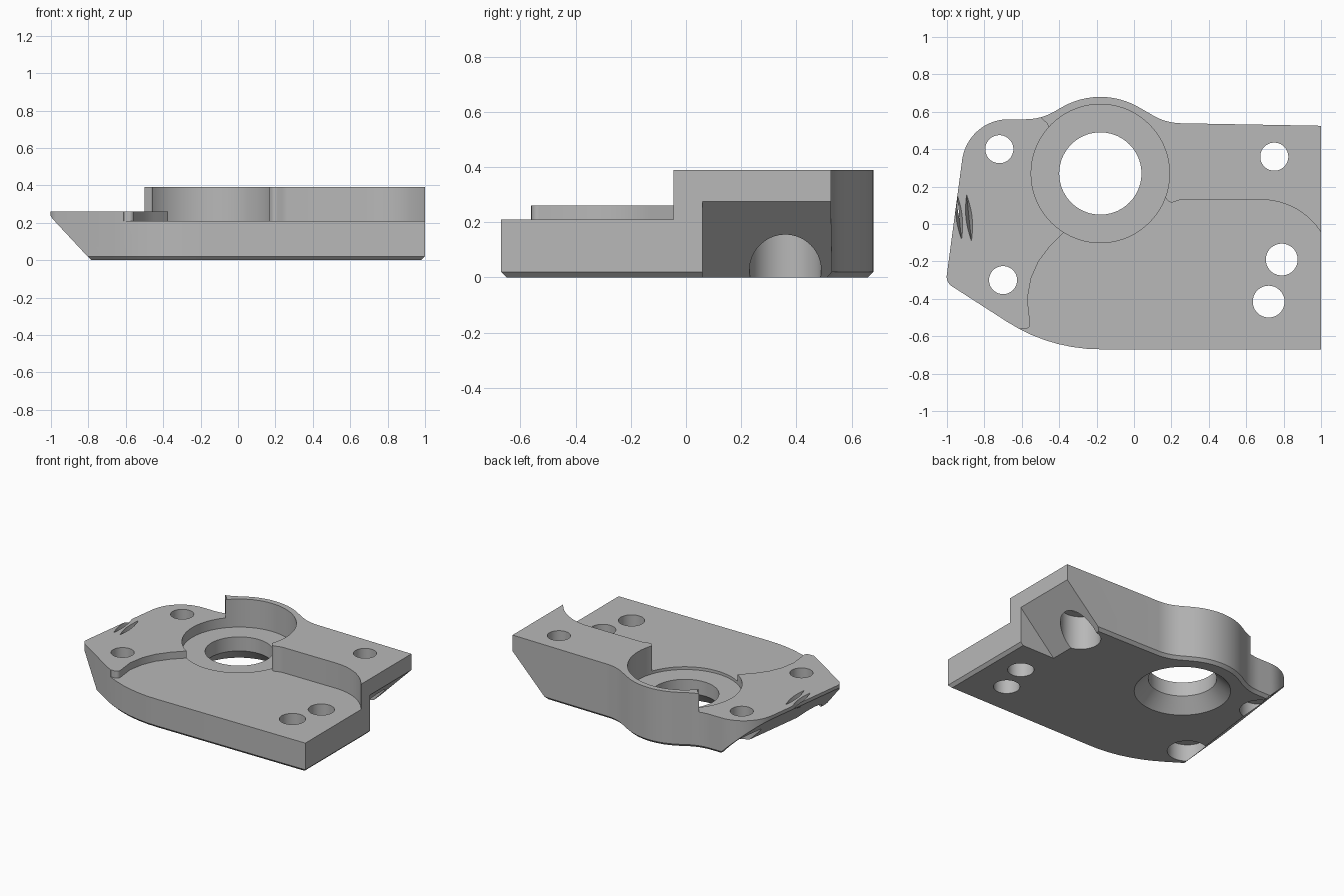
import bpy, bmesh, math
from mathutils import Vector, Matrix

cube = bpy.data.objects.get("Cube")
if cube:
    bpy.data.objects.remove(cube, do_unlink=True)

metal = bpy.data.materials.new("plain_grey")
metal.use_nodes = True
GREY = (0.48, 0.48, 0.48, 1)
metal.diffuse_color = GREY
metal.node_tree.nodes["Principled BSDF"].inputs["Base Color"].default_value = GREY


def rounded(corners):
    """Polygon from (x, y, radius) corners, each replaced by a tangent arc."""
    out = []
    for i, c in enumerate(corners):
        p = Vector(c[:2])
        r = c[2] if len(c) > 2 else 0
        if not r:
            out.append(p)
            continue
        a = (Vector(corners[i - 1][:2]) - p).normalized()
        b = (Vector(corners[(i + 1) % len(corners)][:2]) - p).normalized()
        half = a.angle(b) / 2
        centre = p + (a + b).normalized() * r / math.sin(half)
        start = p + a * r / math.tan(half) - centre
        end = p + b * r / math.tan(half) - centre
        turn = -start.angle_signed(end)
        n = max(3, round(abs(turn) / math.radians(5)))
        out += [centre + Matrix.Rotation(turn * k / n, 2) @ start for k in range(n + 1)]
    return out


def make(name, bm, matrix=None):
    if matrix:
        bm.transform(matrix)
    bmesh.ops.recalc_face_normals(bm, faces=bm.faces)
    mesh = bpy.data.meshes.new(name)
    bm.to_mesh(mesh)
    bm.free()
    mesh.materials.append(metal)
    ob = bpy.data.objects.new(name, mesh)
    bpy.context.collection.objects.link(ob)
    return ob


def prism(points, z0, z1):
    bm = bmesh.new()
    face = bm.faces.new([bm.verts.new((p[0], p[1], z0)) for p in points])
    top = bmesh.ops.extrude_face_region(bm, geom=[face])["geom"]
    bmesh.ops.translate(bm, vec=(0, 0, z1 - z0),
                        verts=[v for v in top if isinstance(v, bmesh.types.BMVert)])
    return bm


def cone(x, y, r0, r1, z0, z1):
    bm = bmesh.new()
    bmesh.ops.create_cone(bm, cap_ends=True, segments=72, radius1=r0, radius2=r1,
                          depth=z1 - z0, matrix=Matrix.Translation((x, y, (z0 + z1) / 2)))
    return bm


# Block with a chamfered lower rim
outline = rounded([(1, -.67), (1, .525), (.172, .54, .3), (-.18, .743, .41),
                   (-.497, .56, .3), (-.89, .56, .25), (-1.006, -.312, .06),
                   (-.45, -.67, .92)])
bm = prism(outline, 0, .39)
bm.normal_update()
rim = [e for e in bm.edges if all(v.co.z < .01 for v in e.verts)]
bmesh.ops.recalc_face_normals(bm, faces=bm.faces)
bmesh.ops.bevel(bm, geom=rim, offset=.02, segments=1, affect='EDGES')
plate = make("mounting_plate", bm)
bpy.context.view_layer.objects.active = plate
plate.select_set(True)


def cut(bm, matrix=None):
    cutter = make("cutter", bm, matrix)
    cutter.hide_render = True
    mod = plate.modifiers.new("cut", 'BOOLEAN')
    mod.operation = 'DIFFERENCE'
    mod.solver = 'EXACT'
    mod.object = cutter
    bpy.ops.object.modifier_apply(modifier=mod.name)
    bpy.data.objects.remove(cutter, do_unlink=True)


# Side pad step
cut(prism(rounded([(-1.2, -.9), (-.3, -.9), (-.3, .3), (-.45, .48), (-.462, .535, .02),
                   (-.5, .57), (-.52, .8), (-1.2, .8)]), .26, 1))

# Front floor step
cut(prism(rounded([(1.06, -.9), (1.06, .13, .38), (.25, .13, .1), (.19, .11, .03),
                   (.155, .16), (-.18, .2), (-.3, .05), (-.38, -.05), (-.45, -.12),
                   (-.51, -.2), (-.55, -.29), (-.57, -.4), (-.552, -.56, .025),
                   (-.61, -.56), (-.66, -.6), (-.66, -.9)]), .21, 1))

# Round pocket, bore and lower countersink
cut(cone(-.18, .27, .37, .37, .19, 1))
cut(cone(-.18, .27, .22, .22, -.1, 1))
cut(cone(-.18, .27, .33, .22, -.02, .09))

# Sloped undersides at both ends
upright = Matrix.Rotation(math.pi / 2, 4, 'X')
cut(prism([(-.3, -.1), (.335, -.1), (-.3, .535)], -1.2, 1.2),
    Matrix.Translation((-.96, .024, 0)) @ Matrix.Rotation(math.radians(-7.5), 4, 'Z') @ upright)
cut(prism([(.625, -.1), (1.3, -.1), (1.3, .575)], -.9, -.06), upright)

# Bolt holes: x, y, radius, counterbore seat height
for x, y, r, seat in [(-.72, .4, .075, .12), (-.7, -.3, .075, .12), (.75, .36, .075, .24),
                      (.79, -.19, .085, 0), (.72, -.415, .085, 0)]:
    cut(cone(x, y, r, r, -.1, 1))
    if seat:
        cut(cone(x, y, .13, .13, -.1, seat))

# Row of V-shaped thread grooves
for i in range(7):
    bm = bmesh.new()
    bmesh.ops.create_uvsphere(bm, u_segments=64, v_segments=2, radius=.18)
    bmesh.ops.scale(bm, vec=(1, 1, .33), verts=bm.verts)
    cut(bm, Matrix.Translation((-.935 + .053 * i, .04 - .007 * i, .39))
        @ Matrix.Rotation(math.radians(6), 4, 'Z') @ Matrix.Rotation(math.pi / 2, 4, 'Y'))

bpy.ops.object.shade_smooth_by_angle(angle=math.radians(25))
